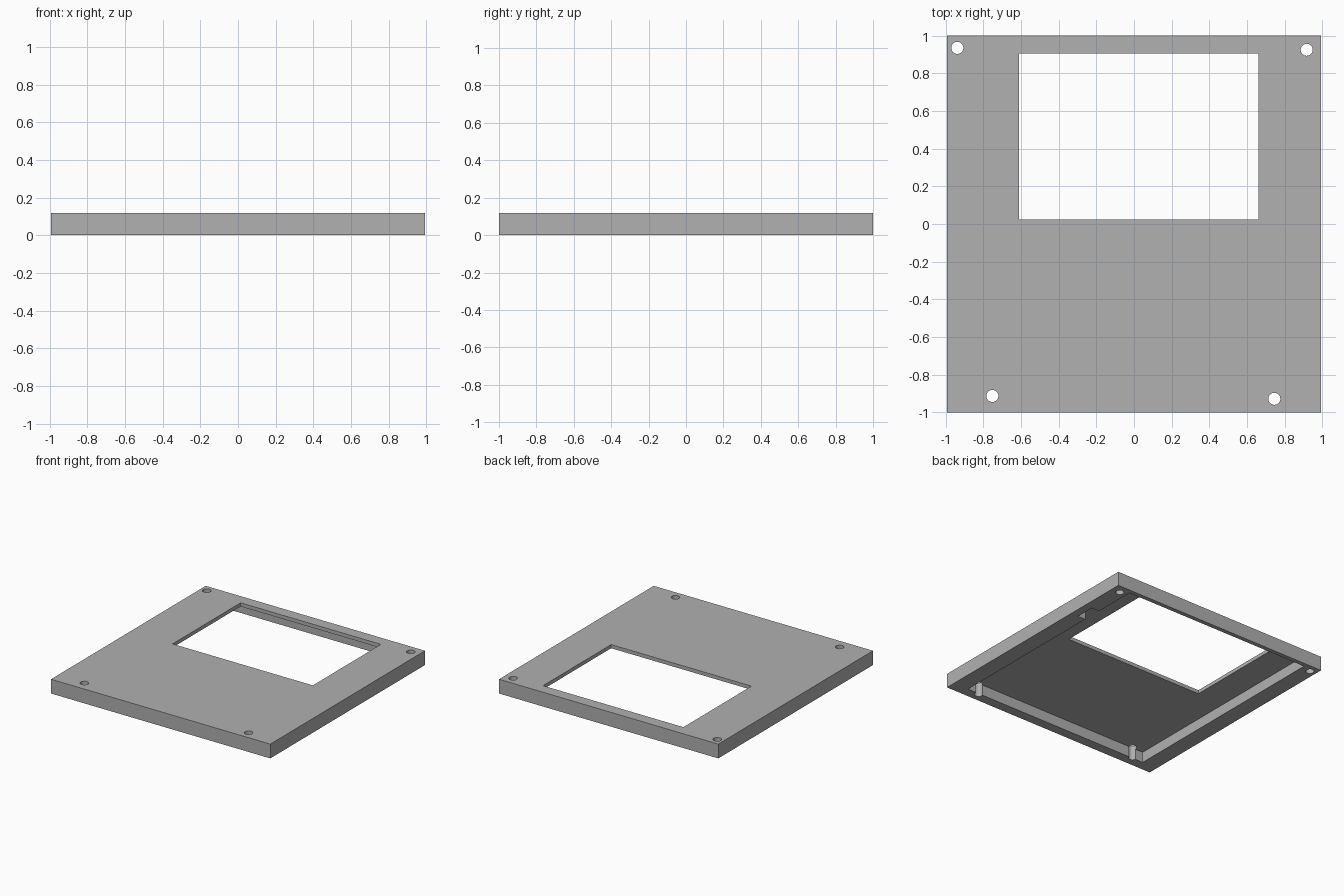
import bpy
import bmesh
from mathutils import Matrix, Vector

default = bpy.data.objects.get("Cube")
if default:
    bpy.data.objects.remove(default, do_unlink=True)

WIDTH, DEPTH, HEIGHT = 1.985, 2.0, 0.117
CEILING = 0.087
HOLE_RADIUS = 0.032

grey = bpy.data.materials.new("plain_grey")
grey.use_nodes = True
colour = (0.44, 0.44, 0.44, 1)
grey.diffuse_color = colour
grey.node_tree.nodes["Principled BSDF"].inputs["Base Color"].default_value = colour


def new_object(name, bm):
    mesh = bpy.data.meshes.new(name)
    bm.to_mesh(mesh)
    bm.free()
    mesh.materials.append(grey)
    obj = bpy.data.objects.new(name, mesh)
    bpy.context.collection.objects.link(obj)
    return obj


def box(name, low, high):
    low, high = Vector(low), Vector(high)
    bm = bmesh.new()
    bmesh.ops.create_cube(bm, size=1, matrix=Matrix.Translation((low + high) / 2)
                          @ Matrix.Diagonal((high - low).to_4d()))
    return new_object(name, bm)


def drill(name, x, y):
    bm = bmesh.new()
    bmesh.ops.create_cone(bm, cap_ends=True, segments=32, radius1=HOLE_RADIUS,
                          radius2=HOLE_RADIUS, depth=1,
                          matrix=Matrix.Translation((x, y, 0)))
    return new_object(name, bm)


# Solid cover blank
cover = box("cover_panel", (-WIDTH / 2, -DEPTH / 2, 0), (WIDTH / 2, DEPTH / 2, HEIGHT))

# Underside recess, side-wall notch and display window
cutters = [
    box("recess_cutter", (-0.855, -0.918, -0.1), (0.855, 0.965, CEILING)),
    box("notch_cutter", (0.8, 0.45, -0.1), (0.925, 0.61, CEILING)),
    box("window_cutter", (-0.61, 0.025, -0.2), (0.66, 0.905, 0.3)),
]

# Corner screw holes
for x, y in ((-0.938, 0.935), (0.917, 0.925), (-0.752, -0.913), (0.745, -0.928)):
    cutters.append(drill("screw_hole_cutter", x, y))

for cutter in cutters:
    cutter.hide_render = True
    cut = cover.modifiers.new(cutter.name, "BOOLEAN")
    cut.operation = "DIFFERENCE"
    cut.solver = "EXACT"
    cut.object = cutter

# Bake the cuts and discard the cutters
graph = bpy.context.evaluated_depsgraph_get()
baked = bpy.data.meshes.new_from_object(cover.evaluated_get(graph))
cover.modifiers.clear()
cover.data = baked
for cutter in cutters:
    bpy.data.objects.remove(cutter, do_unlink=True)

bpy.ops.object.select_all(action="DESELECT")
cover.select_set(True)
bpy.context.view_layer.objects.active = cover
bpy.ops.object.shade_smooth_by_angle(angle=0.5)
